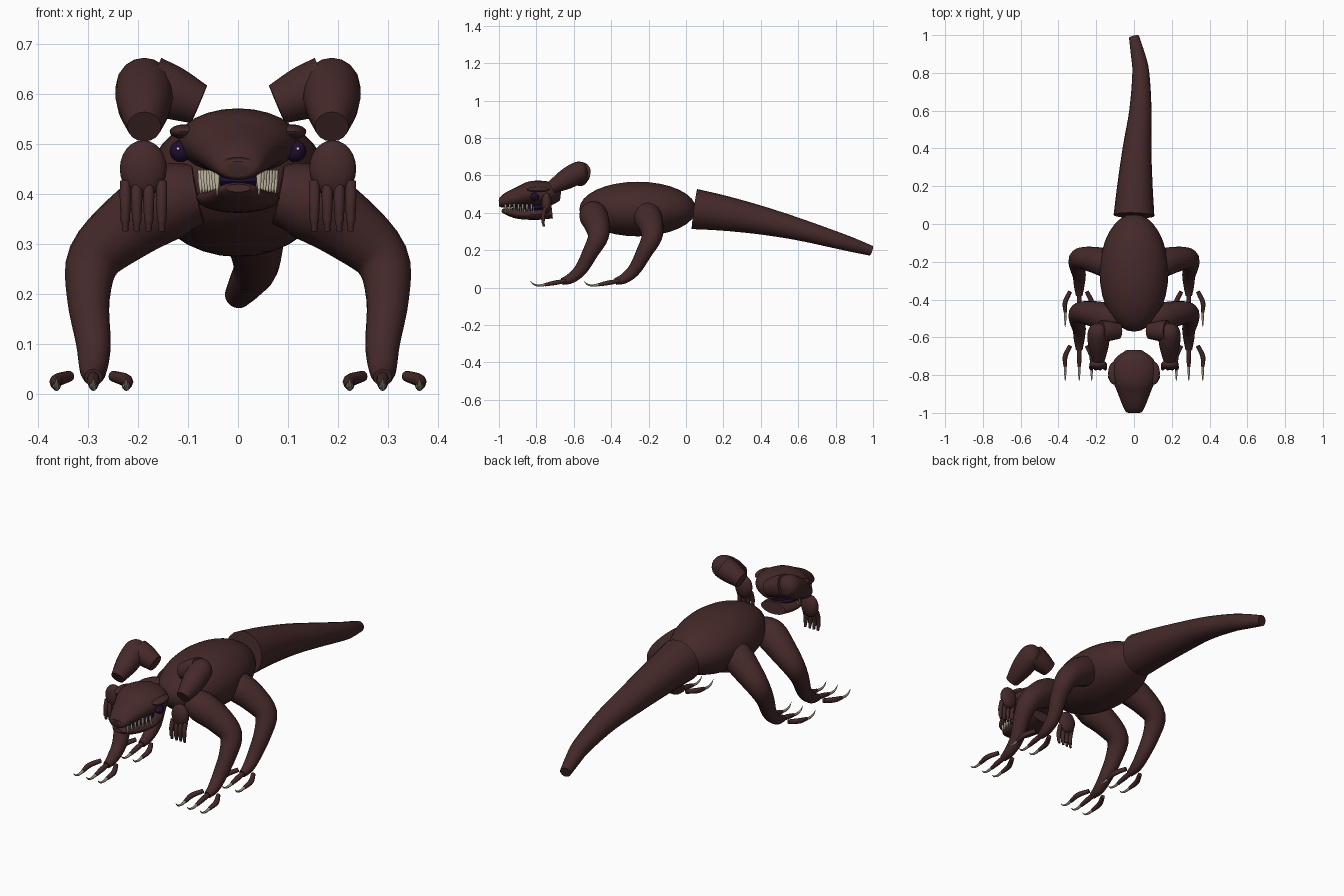
import bpy, bmesh, math
from mathutils import Vector

if "Cube" in bpy.data.objects:
    bpy.data.objects.remove(bpy.data.objects["Cube"])


def material(name, rgb):
    m = bpy.data.materials.new(name)
    m.use_nodes = True
    m.diffuse_color = (*rgb, 1)
    m.node_tree.nodes["Principled BSDF"].inputs["Base Color"].default_value = (*rgb, 1)
    return m


HIDE = material("dark brown hide", (0.06, 0.022, 0.022))
CLAW = material("grey horn", (0.33, 0.3, 0.22))
TOOTH = material("ivory tooth", (0.58, 0.52, 0.38))
EYE = material("dark purple", (0.014, 0.004, 0.03))
GLINT = material("white glint", (0.8, 0.8, 0.8))


def finish(name, bm, mat):
    bmesh.ops.recalc_face_normals(bm, faces=bm.faces)
    mesh = bpy.data.meshes.new(name)
    bm.to_mesh(mesh)
    bm.free()
    mesh.materials.append(mat)
    ob = bpy.data.objects.new(name, mesh)
    bpy.context.collection.objects.link(ob)
    bpy.ops.object.select_all(action="DESELECT")
    bpy.context.view_layer.objects.active = ob
    ob.select_set(True)
    bpy.ops.object.shade_smooth_by_angle(angle=math.radians(45))
    return ob


def catmull(a, b, c, d, t):
    return 0.5 * (2 * b + (c - a) * t + (2 * a - 5 * b + 4 * c - d) * t * t
                  + (3 * b - a - 3 * c + d) * t ** 3)


def loft(name, stations, mat=HIDE, sides=16, steps=4):
    """Smooth tube through (x, y, z, side radius[, other radius]) stations."""
    s = [Vector((*p, p[3]) if len(p) == 4 else p) for p in stations]
    s = [s[0] * 2 - s[1]] + s + [s[-1] * 2 - s[-2]]
    fine = [[catmull(*v, k / steps) for v in zip(*s[i:i + 4])]
            for i in range(len(s) - 3) for k in range(steps)] + [list(s[-2])]
    pts = [Vector(f[:3]) for f in fine]
    bm, rings, side = bmesh.new(), [], None
    for i, f in enumerate(fine):
        t = (pts[min(i + 1, len(pts) - 1)] - pts[max(i - 1, 0)]).normalized()
        if side is None:
            side = Vector((0, 1, 0)) if abs(t.x) > 0.7 else Vector((1, 0, 0))
        side = (side - t * side.dot(t)).normalized()
        up = t.cross(side)
        rings.append([bm.verts.new(pts[i] + side * math.cos(a) * max(f[3], 0.0005)
                                   + up * math.sin(a) * max(f[4], 0.0005))
                      for a in (2 * math.pi * k / sides for k in range(sides))])
    for r, q in zip(rings, rings[1:]):
        for k in range(sides):
            j = (k + 1) % sides
            bm.faces.new((r[k], r[j], q[j], q[k]))
    bm.faces.new(rings[0])
    bm.faces.new(rings[-1])
    return finish(name, bm, mat)


def ellipsoid(name, centre, radii, mat=HIDE, seg=24):
    bm = bmesh.new()
    bmesh.ops.create_uvsphere(bm, u_segments=seg, v_segments=seg // 2, radius=1)
    bmesh.ops.scale(bm, vec=radii, verts=bm.verts)
    bmesh.ops.translate(bm, vec=centre, verts=bm.verts)
    return finish(name, bm, mat)


# Body and tail
ellipsoid("body", (0, -0.258, 0.42), (0.182, 0.312, 0.146), seg=32)
loft("tail", [(0, 0.045, 0.42, 0.108), (0.005, 0.2, 0.398, 0.094),
              (0.016, 0.4, 0.36, 0.076), (0.034, 0.6, 0.312, 0.059),
              (0.036, 0.8, 0.255, 0.045), (0.02, 0.9, 0.225, 0.037),
              (0, 0.99, 0.197, 0.027)], sides=20)

# Head: skull, lower jaw and mouth lining
loft("skull", [(0, -0.67, 0.495, 0.045, 0.03), (0, -0.71, 0.5, 0.098, 0.058),
               (0, -0.77, 0.505, 0.122, 0.066), (0, -0.83, 0.503, 0.112, 0.065),
               (0, -0.88, 0.49, 0.092, 0.055), (0, -0.95, 0.469, 0.065, 0.042),
               (0, -0.99, 0.453, 0.046, 0.026), (0, -1.0, 0.451, 0.03, 0.015)], sides=24)
loft("lower_jaw", [(0, -0.715, 0.4, 0.07, 0.03), (0, -0.8, 0.392, 0.084, 0.03),
                   (0, -0.9, 0.394, 0.066, 0.026), (0, -0.965, 0.408, 0.042, 0.016),
                   (0, -0.985, 0.412, 0.025, 0.008)], sides=20)
ellipsoid("mouth_lining", (0, -0.83, 0.425), (0.07, 0.1, 0.02), EYE)

# Leg path, shared by the front and rear pairs
LEG = [(0.08, -0.5, 0.4, 0.06), (0.14, -0.495, 0.385, 0.076), (0.22, -0.475, 0.335, 0.068),
       (0.288, -0.47, 0.27, 0.055), (0.3, -0.51, 0.19, 0.043), (0.29, -0.56, 0.1, 0.035),
       (0.29, -0.615, 0.05, 0.028), (0.29, -0.665, 0.032, 0.018)]

for label, s in (("left", 1), ("right", -1)):
    def flip(points, dy=0):
        return [(p[0] * s, p[1] + dy, *p[2:]) for p in points]

    # Legs, toes and curled claws
    for pair, dy in (("front", 0), ("rear", 0.287)):
        loft(f"{pair}_leg_{label}", flip(LEG, dy))
        for toe, x0, x1 in (("inner", 0.25, 0.224), ("middle", 0.29, 0.29),
                            ("outer", 0.338, 0.364)):
            loft(f"{pair}_{toe}_toe_{label}",
                 flip([(x0, -0.645, 0.035, 0.011), (x1, -0.7, 0.026, 0.013),
                       (x1, -0.755, 0.015, 0.009)], dy), sides=10)
            loft(f"{pair}_{toe}_claw_{label}",
                 flip([(x1, -0.74, 0.018, 0.008), (x1, -0.785, 0.011, 0.006),
                       (x1, -0.815, 0.018, 0.004), (x1, -0.832, 0.035, 0.0005)], dy),
                 CLAW, sides=8)

    # Arms raised above the shoulders
    loft(f"upper_arm_{label}", flip([(0.078, -0.567, 0.58, 0.041), (0.13, -0.566, 0.602, 0.053),
                                     (0.175, -0.566, 0.62, 0.057)]))
    loft(f"forearm_{label}", flip([(0.188, -0.53, 0.637, 0.022), (0.188, -0.545, 0.632, 0.044),
                                   (0.188, -0.575, 0.617, 0.057), (0.188, -0.64, 0.58, 0.055),
                                   (0.188, -0.72, 0.535, 0.034)]))
    ellipsoid(f"palm_{label}", (0.19 * s, -0.745, 0.451), (0.047, 0.027, 0.057))
    for i, x in enumerate((0.153, 0.179, 0.203, 0.226)):
        loft(f"finger_{i}_{label}", flip([(x, -0.752, 0.425, 0.011), (x, -0.764, 0.385, 0.011),
                                          (x, -0.764, 0.345, 0.009)]), sides=10)
        loft(f"fingertip_{i}_{label}", flip([(x, -0.764, 0.35, 0.008),
                                             (x, -0.76, 0.326, 0.006)]), sides=10)

    # Eyes and brows
    ellipsoid(f"eye_{label}", (0.115 * s, -0.81, 0.486), (0.022, 0.022, 0.022), EYE)
    ellipsoid(f"eye_glint_{label}", (0.12 * s, -0.831, 0.491), (0.003, 0.002, 0.003), GLINT, 8)
    ellipsoid(f"brow_{label}", (0.106 * s, -0.79, 0.525), (0.031, 0.06, 0.015))

    # Teeth along both jaws
    for i in range(7):
        y, x = -0.965 + i * 0.023, 0.042 + i * 0.0055
        loft(f"upper_tooth_{i}_{label}", flip([(x, y, 0.448, 0.006), (x, y, 0.425, 0.005),
                                               (x, y, 0.396, 0.001)]), TOOTH, 8, 1)
        loft(f"lower_tooth_{i}_{label}", flip([(x - 0.003, y + 0.011, 0.4, 0.005),
                                               (x - 0.003, y + 0.011, 0.432, 0.001)]), TOOTH, 8, 1)
